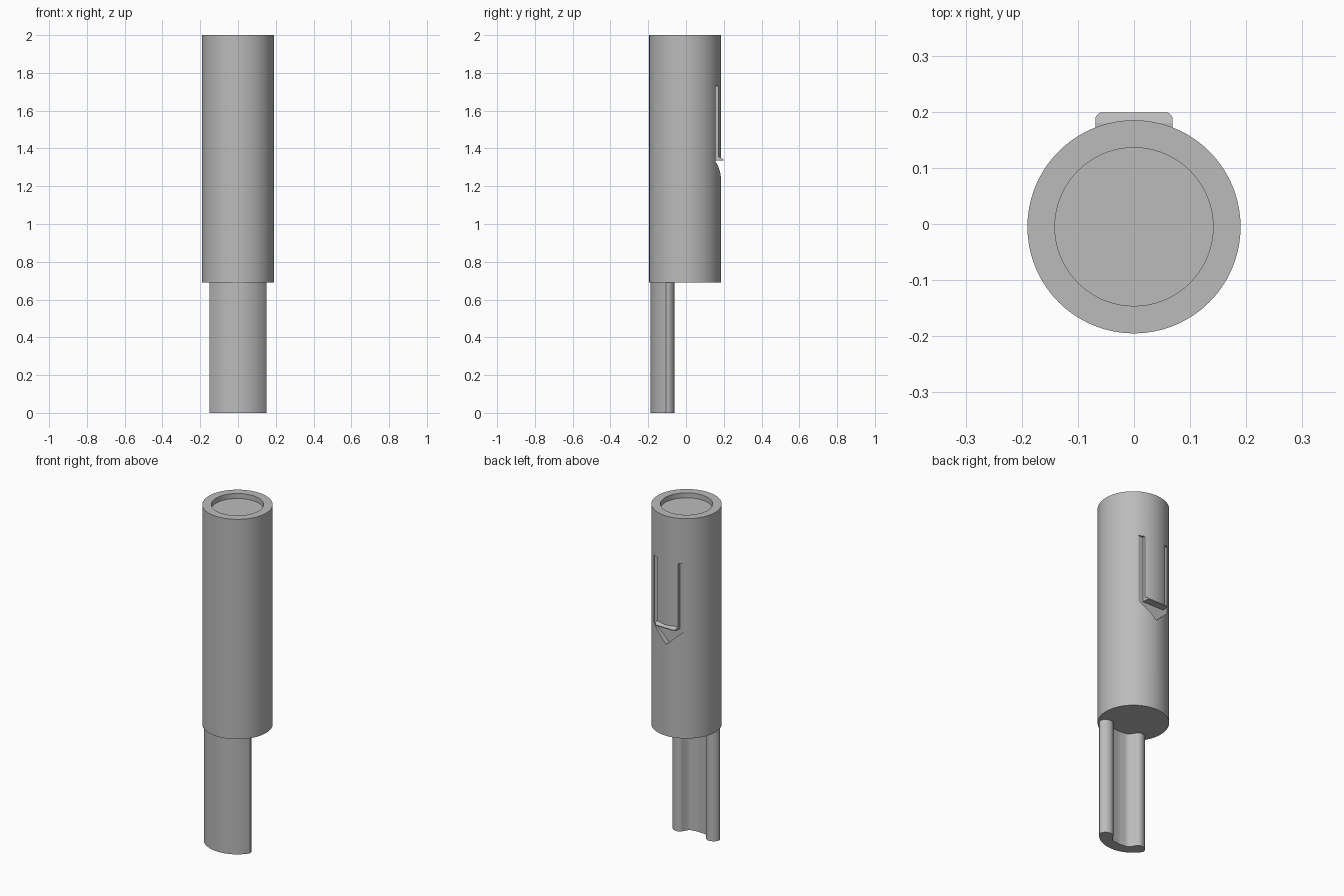
import bpy, bmesh, math
from mathutils import Vector, Matrix

cube = bpy.data.objects.get("Cube")
if cube:
    bpy.data.objects.remove(cube)

AXIS_Y = -0.005   # body axis sits slightly forward because of the catch
BODY_R = 0.19

grey = bpy.data.materials.new("plain grey")
grey.use_nodes = True
grey.diffuse_color = (0.5, 0.5, 0.5, 1)
grey.node_tree.nodes["Principled BSDF"].inputs["Base Color"].default_value = (0.5, 0.5, 0.5, 1)


def make_object(name, bm):
    bmesh.ops.recalc_face_normals(bm, faces=bm.faces)
    mesh = bpy.data.meshes.new(name)
    bm.to_mesh(mesh)
    bm.free()
    mesh.materials.append(grey)
    obj = bpy.data.objects.new(name, mesh)
    bpy.context.collection.objects.link(obj)
    return obj


def prism(name, points, direction):
    """Extrude a closed outline into a solid."""
    bm = bmesh.new()
    face = bm.faces.new([bm.verts.new(p) for p in points])
    moved = bmesh.ops.extrude_face_region(bm, geom=[face])["geom"]
    bmesh.ops.translate(bm, vec=Vector(direction),
                        verts=[v for v in moved if isinstance(v, bmesh.types.BMVert)])
    return make_object(name, bm)


def smooth(obj, angle=30):
    bpy.ops.object.select_all(action="DESELECT")
    obj.select_set(True)
    bpy.context.view_layer.objects.active = obj
    bpy.ops.object.shade_smooth_by_angle(angle=math.radians(angle))


def spline(points, steps=6):
    """Catmull-Rom curve through the points, keeping both ends."""
    pts = [Vector(p) for p in points]
    pts = [2 * pts[0] - pts[1]] + pts + [2 * pts[-1] - pts[-2]]
    out = []
    for a, b, c, d in zip(pts, pts[1:], pts[2:], pts[3:]):
        for i in range(steps):
            t = i / steps
            out.append(0.5 * (2 * b + (c - a) * t + (2 * a - 5 * b + 4 * c - d) * t ** 2
                              + (3 * b - a - 3 * c + d) * t ** 3))
    return out + [pts[-2]]


# Body: lathed barrel with a shallow round recess in its top
bm = bmesh.new()
profile = [(0, 0.69), (BODY_R, 0.69), (BODY_R, 2), (0.141, 2), (0.141, 1.97), (0, 1.97)]
verts = [bm.verts.new((r, AXIS_Y, z)) for r, z in profile]
edges = [bm.edges.new(pair) for pair in zip(verts, verts[1:])]
bmesh.ops.spin(bm, geom=verts + edges, cent=(0, AXIS_Y, 0), axis=(0, 0, 1),
               angle=2 * math.pi, steps=72, use_duplicate=False)
bmesh.ops.remove_doubles(bm, verts=bm.verts, dist=0.0001)
body = make_object("barrel", bm)

# Slots either side of the catch arm, joined by a pointed pocket below it
half = [(0.069, 1.345), (0.069, 1.73), (0.1, 1.73), (0.1, 1.33)]
outline = half + [(0, 1.235)] + [(-x, z) for x, z in reversed(half)]
cutter = prism("slot_cutter", [(x, 0.155, z) for x, z in outline], (0, 0.1, 0))
cutter.hide_render = True
cutter.hide_viewport = True
cut = body.modifiers.new("slots", "BOOLEAN")
cut.operation = "DIFFERENCE"
cut.solver = "EXACT"
cut.object = cutter
bpy.context.view_layer.objects.active = body
bpy.ops.object.modifier_apply(modifier=cut.name)
bpy.data.objects.remove(cutter)
smooth(body)

# Catch hook: thin lip with rounded outer corners and a sloping top
lip = [(0.156, 1.336), (0.199, 1.336), (0.199, 1.341), (0.18, 1.354), (0.156, 1.354)]
hook = prism("catch_hook", [(-0.069, y, z) for y, z in lip], (0.138, 0, 0))
bm = bmesh.new()
bm.from_mesh(hook.data)
corners = [e for e in bm.edges if all(v.co.y > 0.19 for v in e.verts)
           and abs(e.verts[0].co.x - e.verts[1].co.x) < 0.001]
bmesh.ops.bevel(bm, geom=corners, offset=0.013, segments=5, profile=0.5, affect="EDGES")
bm.to_mesh(hook.data)
bm.free()
smooth(hook)

# Lower tongue: curved front, two rounded lobes and a hollow back
side = spline([(0, -0.122), (0.05, -0.115), (0.071, -0.092), (0.084, -0.071), (0.105, -0.062),
               (0.13, -0.068), (0.147, -0.085), (0.152, -0.105)])
end = math.atan2(-0.105 - AXIS_Y, 0.152)
for i in range(1, 15):
    a = end + (-math.pi / 2 - end) * i / 14
    side.append(Vector((0.182 * math.cos(a), AXIS_Y + 0.182 * math.sin(a))))
section = side + [Vector((-p.x, p.y)) for p in reversed(side[1:-1])]
tongue = prism("lower_tongue", [(p.x, p.y, 0) for p in section], (0, 0, 0.69))
smooth(tongue, 40)
